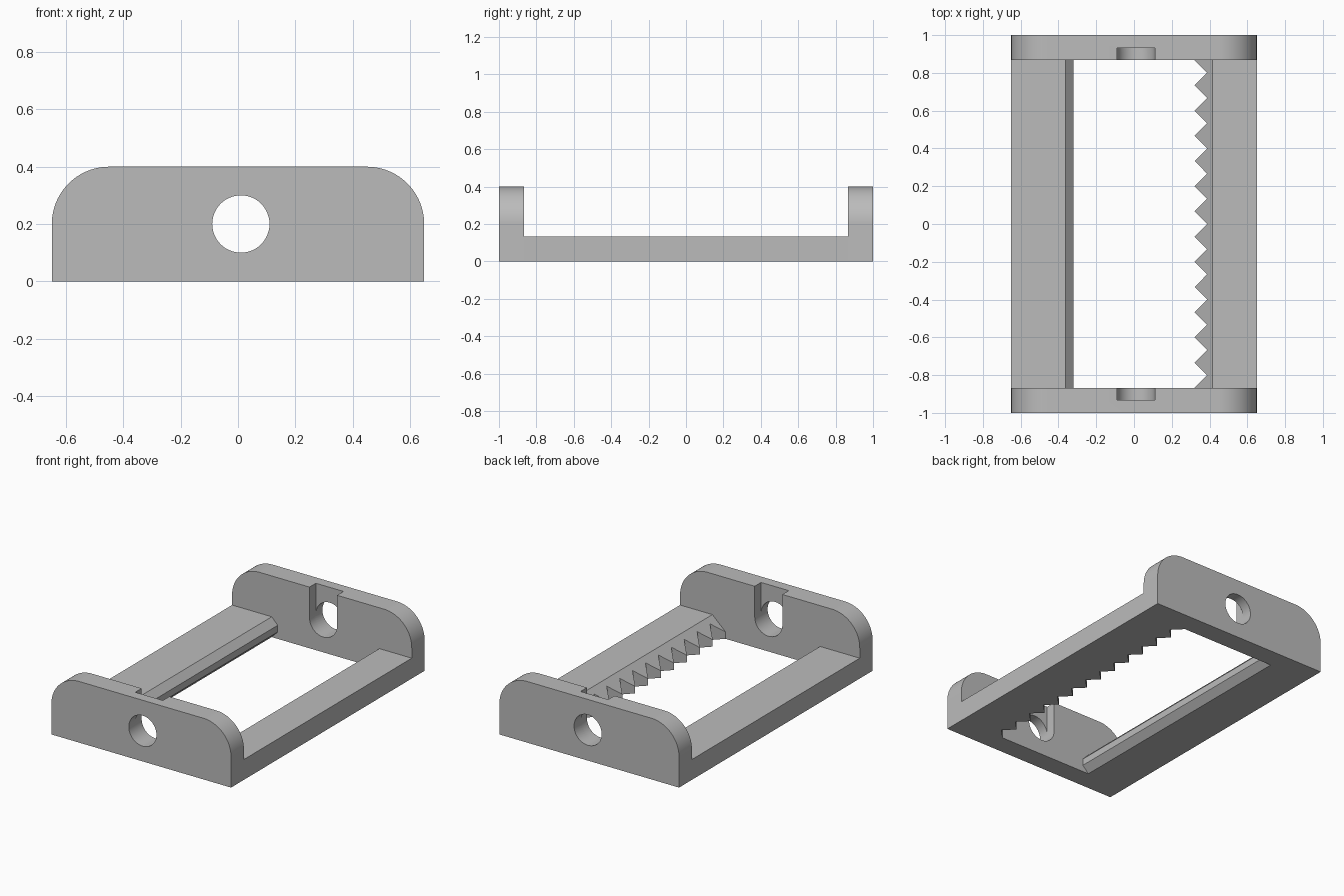
import bpy, bmesh
from math import sin, cos, pi, radians
from mathutils import Vector

cube = bpy.data.objects.get("Cube")
if cube:
    bpy.data.objects.remove(cube, do_unlink=True)

# Main dimensions
HALF_X, PLATE_H, RAIL_H = 0.65, 0.40, 0.133
INNER_Y, SLOT_Y, OUTER_Y = 0.867, 0.933, 1.0
HOLE_X, HOLE_Z, HOLE_R = 0.01, 0.20, 0.10

grey = bpy.data.materials.new("plain grey")
grey.use_nodes = True
grey.diffuse_color = (0.5, 0.5, 0.5, 1)
grey.node_tree.nodes["Principled BSDF"].inputs["Base Color"].default_value = (0.5, 0.5, 0.5, 1)


def prism(name, outline, start, depth):
    """Solid made by extruding a closed outline of 3D points from start along depth."""
    bm = bmesh.new()
    face = bm.faces.new([bm.verts.new(Vector(p) + Vector(start)) for p in outline])
    ext = bmesh.ops.extrude_face_region(bm, geom=[face])
    moved = [g for g in ext["geom"] if isinstance(g, bmesh.types.BMVert)]
    bmesh.ops.translate(bm, verts=moved, vec=depth)
    bmesh.ops.recalc_face_normals(bm, faces=bm.faces)
    mesh = bpy.data.meshes.new(name)
    bm.to_mesh(mesh)
    bm.free()
    mesh.materials.append(grey)
    obj = bpy.data.objects.new(name, mesh)
    bpy.context.collection.objects.link(obj)
    return obj


def along_y(name, xz, y0, y1):
    return prism(name, [(x, 0, z) for x, z in xz], (0, y0, 0), (0, y1 - y0, 0))


def arc(cx, cz, r, a0, a1, n):
    return [(cx + r * cos(a0 + (a1 - a0) * i / n), cz + r * sin(a0 + (a1 - a0) * i / n))
            for i in range(n + 1)]


def cut(obj, cutter):
    cutter.hide_render = True
    mod = obj.modifiers.new("cut", "BOOLEAN")
    mod.operation = "DIFFERENCE"
    mod.solver = "EXACT"
    mod.object = cutter
    bpy.context.view_layer.objects.active = obj
    bpy.ops.object.modifier_apply(modifier=mod.name)
    bpy.data.objects.remove(cutter, do_unlink=True)


# End plates: rounded top corners, through hole, open slot on the inner side
r = 0.2
plate_outline = ([(-HALF_X, 0), (HALF_X, 0)]
                 + arc(HALF_X - r, PLATE_H - r, r, 0, pi / 2, 24)
                 + arc(r - HALF_X, PLATE_H - r, r, pi / 2, pi, 24))
hole_outline = arc(HOLE_X, HOLE_Z, HOLE_R, 0, 2 * pi, 48)[:-1]
slot_outline = (arc(HOLE_X, HOLE_Z, HOLE_R, pi, 2 * pi, 24)
                + [(HOLE_X + HOLE_R, 0.5), (HOLE_X - HOLE_R, 0.5)])
for name, side in (("front_plate", -1), ("back_plate", 1)):
    plate = along_y(name, plate_outline, side * INNER_Y, side * OUTER_Y)
    cut(plate, along_y("slot_cutter", slot_outline, side * 0.8, side * SLOT_Y))
    cut(plate, along_y("hole_cutter", hole_outline, side * 0.9, side * 1.1))
    bpy.ops.object.select_all(action="DESELECT")
    plate.select_set(True)
    bpy.context.view_layer.objects.active = plate
    bpy.ops.object.shade_smooth_by_angle(angle=radians(30))

# Plain rail with bevelled inner edge
third = RAIL_H / 3
along_y("right_rail", [(-HALF_X, 0), (-0.363, 0), (-0.32, third), (-0.32, 2 * third),
                       (-0.363, RAIL_H), (-HALF_X, RAIL_H)], -INNER_Y, INNER_Y)

# Toothed rail: sloped inner edge notched by a zigzag
TEETH = 13
pitch = 2 * INNER_Y / TEETH
rail = along_y("left_toothed_rail", [(HALF_X, 0), (0.32, 0), (0.32, third),
                                     (0.416, RAIL_H), (HALF_X, RAIL_H)], -INNER_Y, INNER_Y)
zigzag = [(0.387 if i % 2 else 0.3205, -INNER_Y + i * pitch / 2, 0)
          for i in range(-2, 2 * TEETH + 3)]
zigzag += [(0.2, zigzag[-1][1], 0), (0.2, zigzag[0][1], 0)]
cut(rail, prism("teeth_cutter", zigzag, (0, 0, -0.1), (0, 0, 0.4)))
